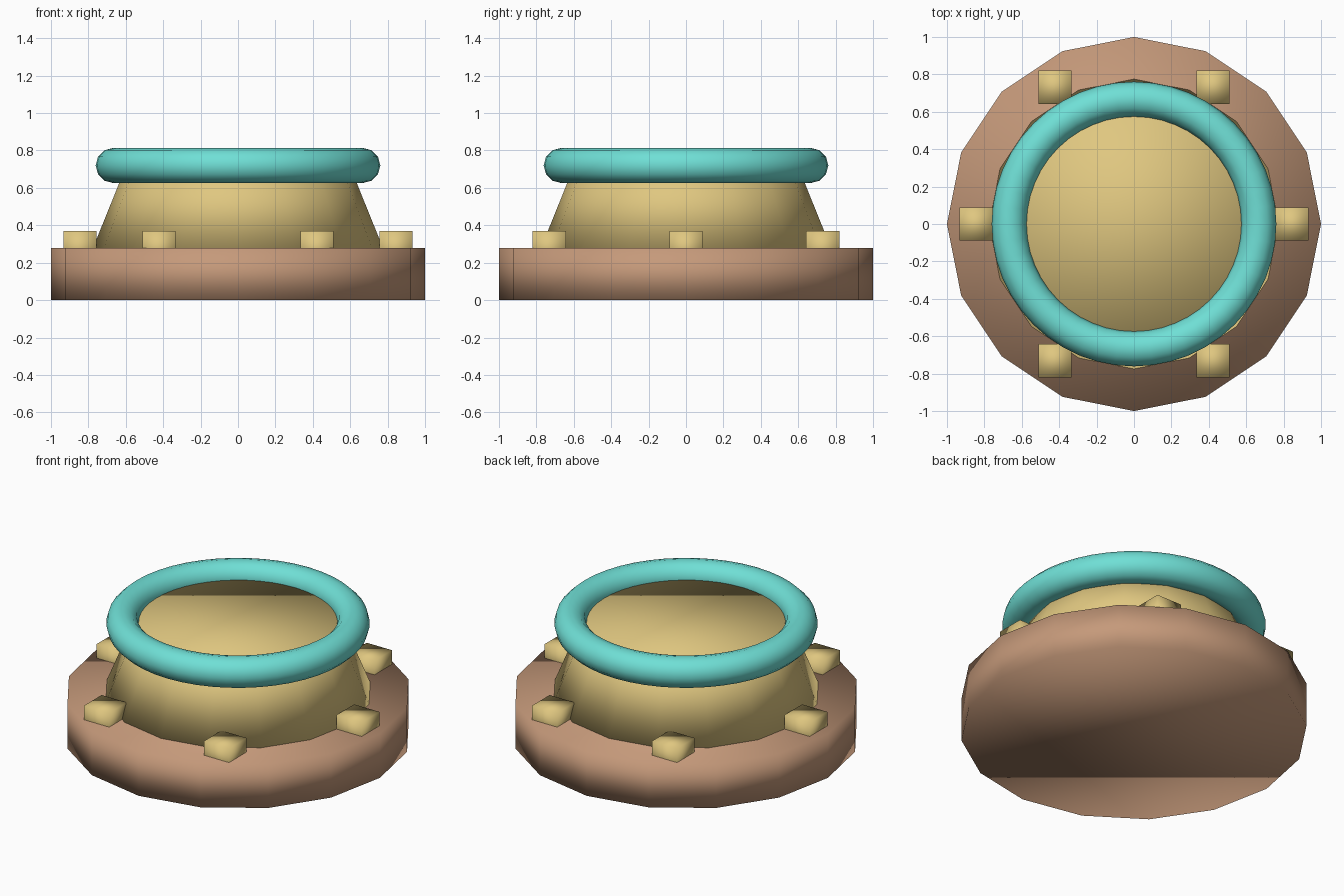
import bpy
import math

cube = bpy.data.objects.get("Cube")
if cube:
    bpy.data.objects.remove(cube, do_unlink=True)


def make_material(name, rgb):
    mat = bpy.data.materials.new(name)
    mat.use_nodes = True
    color = (*rgb, 1.0)
    mat.diffuse_color = color
    mat.node_tree.nodes["Principled BSDF"].inputs["Base Color"].default_value = color
    return mat


def finish(name, mat):
    obj = bpy.context.object
    obj.name = name
    obj.data.materials.append(mat)
    bpy.ops.object.shade_smooth()
    return obj


def add_frustum(name, mat, r_low, r_high, z_low, z_high, sides=16):
    bpy.ops.mesh.primitive_cone_add(
        vertices=sides, radius1=r_low, radius2=r_high, depth=z_high - z_low,
        location=(0, 0, (z_low + z_high) / 2))
    return finish(name, mat)


brown = make_material("clay brown", (0.56, 0.32, 0.195))
tan = make_material("sand tan", (0.74, 0.57, 0.215))
teal = make_material("bright teal", (0.16, 0.74, 0.67))

BASE_TOP = 0.28
RING_Z = 0.72

# Sixteen-sided base and tapered body
add_frustum("base", brown, 1.0, 1.0, 0.0, BASE_TOP)
add_frustum("body", tan, 0.775, 0.595, BASE_TOP, RING_Z + 0.005)

# Rounded rim ring
bpy.ops.mesh.primitive_torus_add(
    major_radius=0.667, minor_radius=0.094, major_segments=48, minor_segments=12,
    location=(0, 0, RING_Z))
finish("rim_ring", teal)

# Six axis-aligned studs half sunk into the base
for i in range(6):
    angle = i * math.tau / 6
    bpy.ops.mesh.primitive_cube_add(
        size=0.178,
        location=(0.845 * math.cos(angle), 0.845 * math.sin(angle), BASE_TOP))
    finish(f"stud_{i + 1}", tan)
